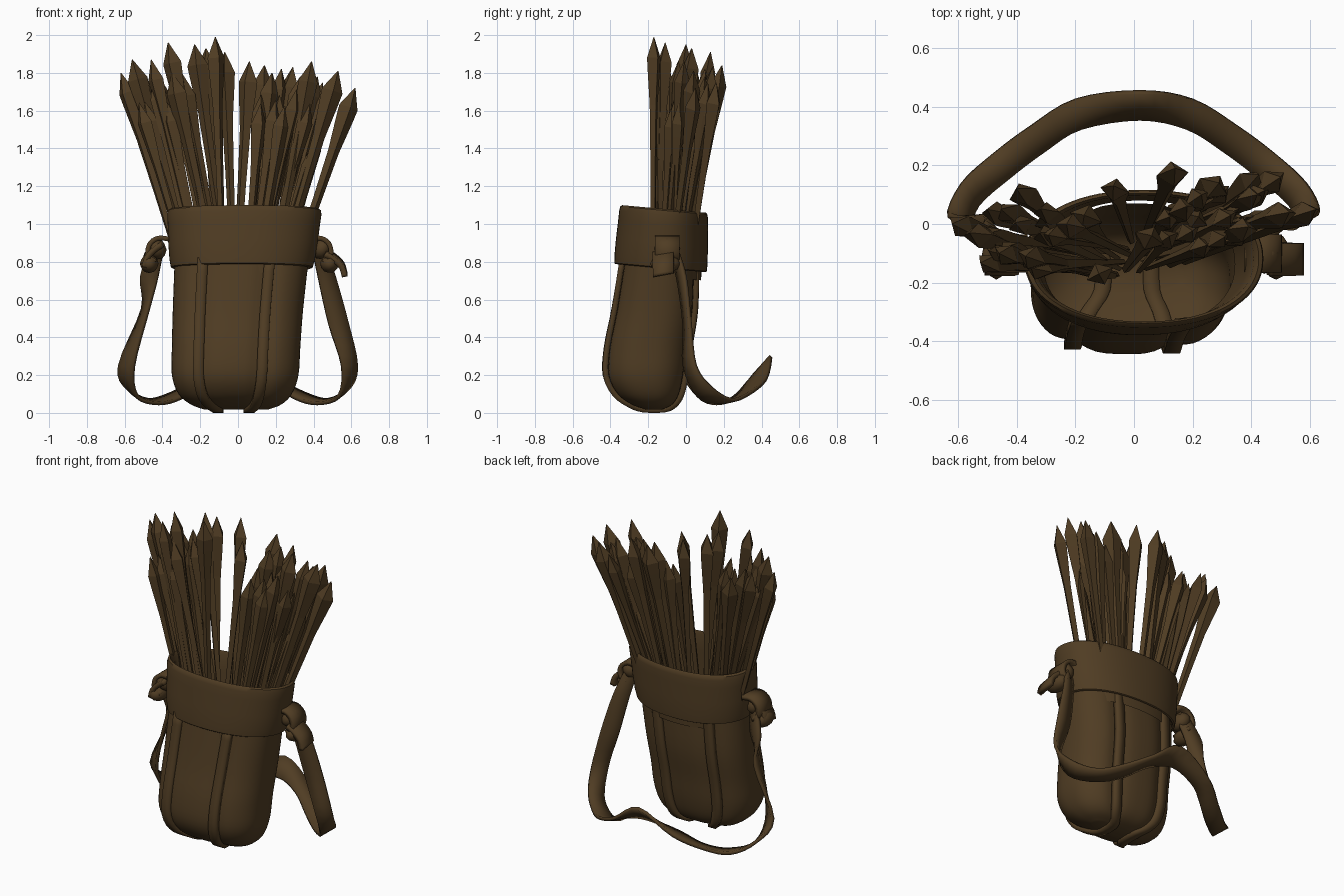
import bpy, bmesh, math, random
from mathutils import Vector, Matrix

random.seed(7)
cube = bpy.data.objects.get("Cube")
if cube:
    bpy.data.objects.remove(cube, do_unlink=True)

leather = bpy.data.materials.new("brown_leather")
leather.use_nodes = True
COLOUR = (0.08, 0.046, 0.017, 1)
leather.diffuse_color = COLOUR
bsdf = leather.node_tree.nodes["Principled BSDF"]
bsdf.inputs["Base Color"].default_value = COLOUR
bsdf.inputs["Roughness"].default_value = 0.9


def finish(name, bm, smooth=True, thickness=0):
    bmesh.ops.recalc_face_normals(bm, faces=bm.faces)
    mesh = bpy.data.meshes.new(name)
    bm.to_mesh(mesh)
    bm.free()
    mesh.materials.append(leather)
    ob = bpy.data.objects.new(name, mesh)
    bpy.context.collection.objects.link(ob)
    if thickness:
        mod = ob.modifiers.new("thickness", 'SOLIDIFY')
        mod.thickness = thickness
        mod.offset = 0
    if smooth:
        bpy.ops.object.select_all(action='DESELECT')
        ob.select_set(True)
        bpy.context.view_layer.objects.active = ob
        bpy.ops.object.shade_smooth_by_angle(angle=math.radians(40))
    return ob


def loft(bm, rings, cap_start=True, cap_end=True):
    rows = [[bm.verts.new(p) for p in ring] for ring in rings]
    n = len(rows[0])
    for a, b in zip(rows, rows[1:]):
        for i in range(n):
            j = (i + 1) % n
            bm.faces.new((a[i], a[j], b[j], b[i]))
    if cap_start:
        bm.faces.new(rows[0])
    if cap_end:
        bm.faces.new(rows[-1])


def spline(points, steps):
    """Catmull-Rom samples through a list of vectors."""
    pts = [points[0]] + points + [points[-1]]
    out = []
    for a, b, c, d in zip(pts, pts[1:], pts[2:], pts[3:]):
        for s in range(steps):
            t = s / steps
            out.append(b + (c - a) * t / 2 + (a - b * 2.5 + c * 2 - d / 2) * t ** 2
                       + ((b - c) * 3 + d - a) * t ** 3 / 2)
    return out + [points[-1]]


def ribbon(name, path, widths, thickness, steps=3):
    bm = bmesh.new()
    mids, sides = spline(path, steps), spline(widths, steps)
    rows = [(bm.verts.new(m - w), bm.verts.new(m), bm.verts.new(m + w)) for m, w in zip(mids, sides)]
    for a, b in zip(rows, rows[1:]):
        for i in range(2):
            bm.faces.new((a[i], a[i + 1], b[i + 1], b[i]))
    return finish(name, bm, True, thickness)


def blob(name, centre, size, turn=0):
    bm = bmesh.new()
    m = Matrix.Translation(centre) @ Matrix.Rotation(turn, 4, 'Y') @ Matrix.Diagonal((*size, 1))
    bmesh.ops.create_icosphere(bm, subdivisions=2, radius=1, matrix=m)
    return finish(name, bm)


# Pouch: rounded sections pinched in beside the seams
SEAMS = (-0.58, 0.42)
PINCH = 0.1
SECTIONS = [  # z, centre x, centre y, half width, half depth
    (0.018, -0.01, -0.17, 0.17, 0.05), (0.045, -0.01, -0.18, 0.24, 0.125),
    (0.1, -0.015, -0.2, 0.3, 0.188), (0.2, -0.015, -0.213, 0.335, 0.228),
    (0.35, -0.01, -0.2, 0.34, 0.235), (0.55, 0, -0.165, 0.345, 0.23),
    (0.82, 0.02, -0.14, 0.355, 0.21)]


def oval(z, cx, cy, rx, ry, power=2.5, pinch=0.0, tilt=0.0, count=72):
    ring = []
    for i in range(count):
        a = math.tau * i / count
        c, s = math.cos(a), math.sin(a)
        u = math.copysign(abs(c) ** (2 / power), c)
        v = math.copysign(abs(s) ** (2 / power), s)
        v *= 1 - pinch * sum(math.exp(-((u - f) / 0.16) ** 2) for f in SEAMS)
        y = cy + ry * v
        ring.append((cx + rx * u, y, z - tilt * (y + 0.12)))
    return ring


bm = bmesh.new()
sections = [Vector(s) for s in SECTIONS]
loft(bm, [oval(*s, pinch=PINCH) for s in spline(sections, 4)], cap_end=False)
finish("pouch", bm)

# Seam straps in the grooves, down the front, under the base and up the back
for side, f in zip(("right", "left"), SEAMS):
    front, back = [], []
    for z, cx, cy, rx, ry in SECTIONS:
        reach = ry * (1 - abs(f) ** 2.5) ** 0.4 * (1 - PINCH) + 0.016
        front.append(Vector((cx + f * rx, cy - reach, z)))
        back.append(Vector((cx + f * rx, cy + reach, z)))
    path = front[::-1] + back
    ribbon(side + "_seam_strap", path, [Vector((0.028, 0, 0))] * len(path), 0.03)

# Cuff: thick tilted band with a rolled rim, open inside
CUFF = [(0.785, 0.93), (0.765, 0.97), (0.77, 1), (0.81, 1.015), (0.9, 1.02), (1.0, 1.015),
        (1.05, 1.015), (1.072, 1.0), (1.08, 0.965), (1.06, 0.93), (0.95, 0.91), (0.72, 0.88)]
bm = bmesh.new()
rings = []
for z, k in CUFF:
    t = (z - 0.765) / 0.315
    rings.append(oval(z, 0.02 + 0.015 * t, -0.135 + 0.018 * t,
                      (0.375 + 0.03 * t) * k, (0.245 - 0.015 * t) * k, 2.2, tilt=0.09))
loft(bm, rings, cap_start=False, cap_end=False)
finish("cuff", bm)


# Arrows: slim shafts swelling into long pointed four-sided heads
def arrow(bm, tip, radius):
    tip = Vector(tip)
    base = Vector((tip.x * 0.25 + random.uniform(-0.05, 0.05),
                   -0.11 + tip.y * 0.3 + random.uniform(-0.04, 0.04), 0.4))
    axis = (base - tip).normalized()
    roll = random.uniform(-0.7, 0.7)
    wide = Vector((math.cos(roll), math.sin(roll), 0))
    wide = (wide - axis * wide.dot(axis)).normalized()
    deep = axis.cross(wide)
    length = (base - tip).length
    rings = []
    for d, k in ((0, 0.04), (0.11, 1), (0.18, 0.9), (0.36, 0.58), (0.65, 0.45), (length, 0.25)):
        p, r = tip + axis * d, radius * k
        rings.append([p + wide * r, p + deep * r * 0.8, p - wide * r, p - deep * r * 0.8])
    loft(bm, rings)


TIPS = [(-0.62, 0, 1.8), (-0.56, -0.03, 1.87), (-0.46, -0.1, 1.87), (-0.37, -0.11, 1.96),
        (-0.23, 0, 1.95), (-0.17, 0.03, 1.93), (-0.12, -0.17, 1.99), (-0.07, 0.13, 1.91),
        (0.06, -0.04, 1.86), (0.14, 0.19, 1.84), (0.18, 0.06, 1.8), (0.23, 0.1, 1.82),
        (0.29, 0.14, 1.83), (0.39, -0.01, 1.86), (0.42, 0.1, 1.78), (0.53, 0.04, 1.81),
        (0.5, 0.16, 1.75), (0.62, 0.05, 1.72), (-0.35, -0.15, 1.8), (-0.5, 0.05, 1.78),
        (-0.4, 0.12, 1.75), (0.33, 0.03, 1.78)]
bm = bmesh.new()
for tip in TIPS:
    arrow(bm, tip, random.uniform(0.048, 0.058))
finish("arrows", bm, smooth=False)

# Crowded lower arrows filling the two fans
bm = bmesh.new()
for i in range(22):
    if i % 2:
        tip = (random.uniform(0.12, 0.48), random.uniform(-0.08, 0.17), random.uniform(1.62, 1.79))
    else:
        tip = (random.uniform(-0.54, -0.28), random.uniform(-0.15, 0.1), random.uniform(1.6, 1.8))
    arrow(bm, tip, 0.046)
finish("short_arrows", bm, smooth=False)

# Bare sticks low down among the arrows on the left
bm = bmesh.new()
for i in range(6):
    arrow(bm, (0.3 + 0.03 * i, random.uniform(0, 0.1), random.uniform(1.35, 1.6)), 0.022)
finish("bare_sticks", bm, smooth=False)

# Carrying strap: hangs from both sides and loops round behind, twisting as it goes
HALF = [  # point, half width vector
    ((0.43, -0.07, 0.87), (0.035, 0.02, 0)), ((0.47, -0.025, 0.72), (0.045, 0.02, 0)),
    ((0.53, 0.005, 0.48), (0.05, 0.015, 0.01)), ((0.59, 0.02, 0.25), (0.04, 0.03, 0)),
    ((0.56, 0.1, 0.11), (0.025, 0.04, 0.02)), ((0.45, 0.2, 0.06), (0.03, 0.04, 0.01)),
    ((0.33, 0.29, 0.09), (0.03, 0.04, 0.01)), ((0.19, 0.375, 0.17), (0.015, 0.05, 0.01))]
left = [Vector(p) for p, w in HALF]
left_w = [Vector(w) for p, w in HALF]
flip = Vector((-1, 1, 1))
right = [p * flip for p in left]
right_w = [w * flip for w in left_w]
right[2] += Vector((0.04, -0.02, 0.07))
right[3] += Vector((0, -0.02, 0))
right_w[2] = Vector((-0.015, 0.045, 0))
path = left + [Vector((0.02, 0.405, 0.25))] + right[::-1]
widths = left_w + [Vector((0, 0.045, 0.05))] + right_w[::-1]
ribbon("carrying_strap", path, widths, 0.02, 4)

# Knots: a folded loop round a lump, a roll and a loose tail at each side of the cuff
for side, s, shift in (("left", 1, 0.02), ("right", -1, -0.005)):
    blob(side + "_knot", (s * 0.425 + shift, -0.1, 0.87), (0.05, 0.07, 0.06), s * 0.5)
    blob(side + "_knot_roll", (s * 0.465 + shift, -0.11, 0.79), (0.05, 0.08, 0.05), s * 0.6)
    loop = [Vector((s * x + shift, -0.1, z)) for x, z in
            ((0.36, 0.92), (0.42, 0.925), (0.465, 0.89), (0.47, 0.83), (0.43, 0.8))]
    ribbon(side + "_knot_loop", loop, [Vector((0, 0.065, 0))] * len(loop), 0.025)
    tail = [Vector((s * x + shift, -0.12, z)) for x, z in
            ((0.44, 0.85), (0.49, 0.82), (0.53, 0.78), (0.545, 0.73))]
    if s < 0:
        tail = [Vector((p.x * 0.9, p.y, p.z + 0.05)) for p in tail]
    ribbon(side + "_knot_tail", tail, [Vector((0, 0.055, 0.01))] * len(tail), 0.03)
